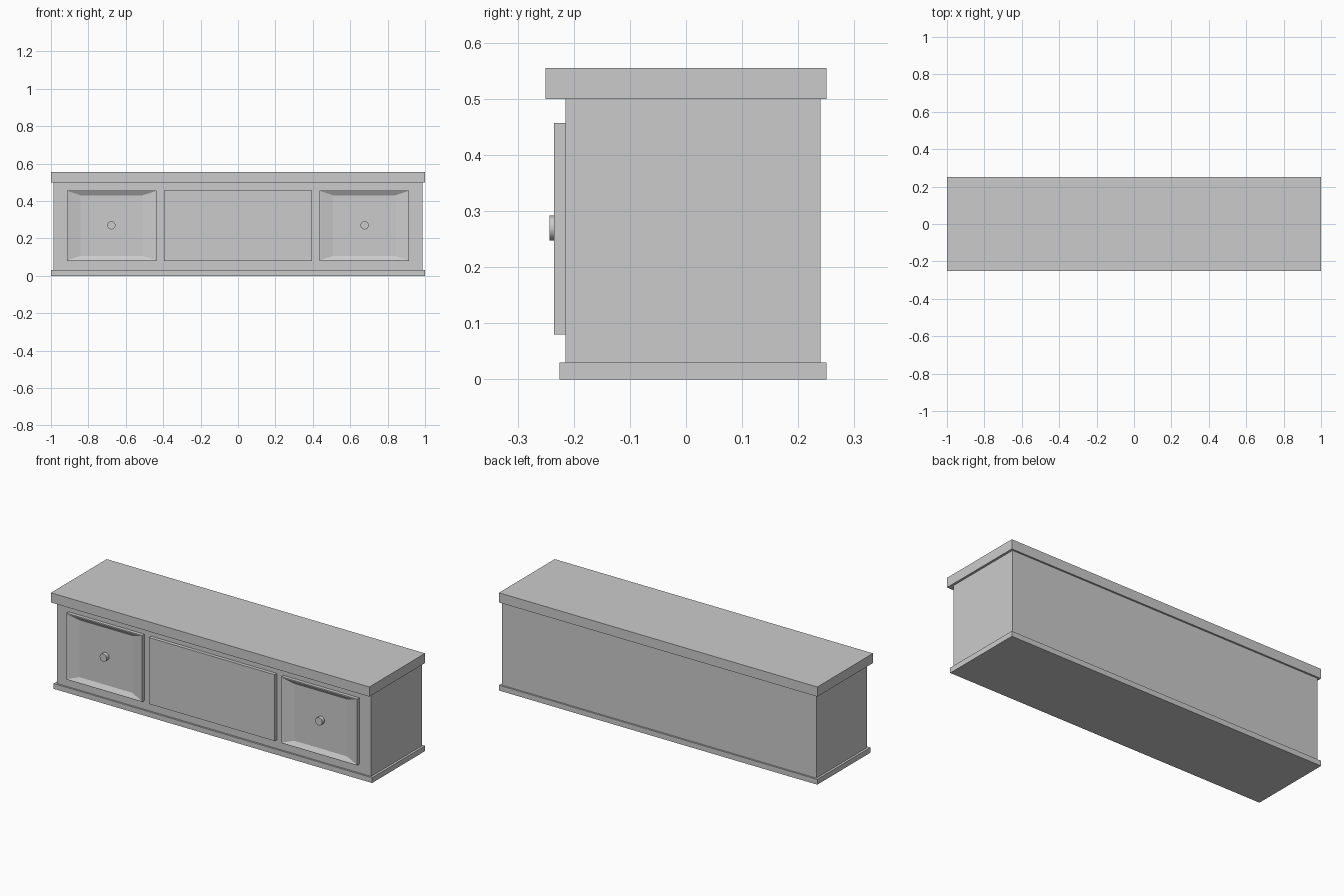
import bpy, bmesh, math

if "Cube" in bpy.data.objects:
    bpy.data.objects.remove(bpy.data.objects["Cube"])


def box(name, x0, x1, y0, y1, z0, z1):
    bm = bmesh.new()
    bmesh.ops.create_cube(bm, size=1)
    for v in bm.verts:
        v.co = ((x0 + x1) / 2 + v.co.x * (x1 - x0),
                (y0 + y1) / 2 + v.co.y * (y1 - y0),
                (z0 + z1) / 2 + v.co.z * (z1 - z0))
    return finish(name, bm)


def finish(name, bm):
    mesh = bpy.data.meshes.new(name)
    bm.to_mesh(mesh)
    bm.free()
    obj = bpy.data.objects.new(name, mesh)
    bpy.context.collection.objects.link(obj)
    return obj


# Drawer front dished in the middle by a shallow sloping border
def drawer_front(name, cx):
    obj = box(name, cx - 0.238, cx + 0.238, -0.235, -0.215, 0.08, 0.457)
    bm = bmesh.new()
    bm.from_mesh(obj.data)
    bm.normal_update()
    front = min(bm.faces, key=lambda f: f.calc_center_median().y)
    bmesh.ops.inset_region(bm, faces=[front], thickness=0.006)
    bmesh.ops.inset_region(bm, faces=[front], thickness=0.03)
    cz = front.calc_center_median().z
    for v in front.verts:
        v.co.y += 0.014
        v.co.x = cx + (v.co.x - cx) * 0.78
        v.co.z = cz + (v.co.z - cz) * 0.99
    bm.to_mesh(obj.data)
    bm.free()


# Round knob with a chamfered face
def knob(name, cx):
    bpy.ops.mesh.primitive_cylinder_add(
        vertices=16, radius=0.022, depth=0.025,
        location=(cx, -0.2305, 0.27), rotation=(math.pi / 2, 0, 0))
    obj = bpy.context.object
    obj.name = name
    bpy.ops.object.shade_smooth_by_angle(angle=math.radians(30))


# Carcass, plinth and top board
box("cabinet_body", -0.987, 0.987, -0.215, 0.24, 0.03, 0.5)
box("plinth", -1, 1, -0.225, 0.25, 0, 0.03)
box("top_board", -1, 1, -0.25, 0.25, 0.5, 0.555)

# Plain middle panel with a drawer and knob on each side
box("middle_panel", -0.395, 0.395, -0.235, -0.215, 0.08, 0.457)
for side, s in (("left", -1), ("right", 1)):
    drawer_front(side + "_drawer_front", s * 0.675)
    knob(side + "_knob", s * 0.677)
